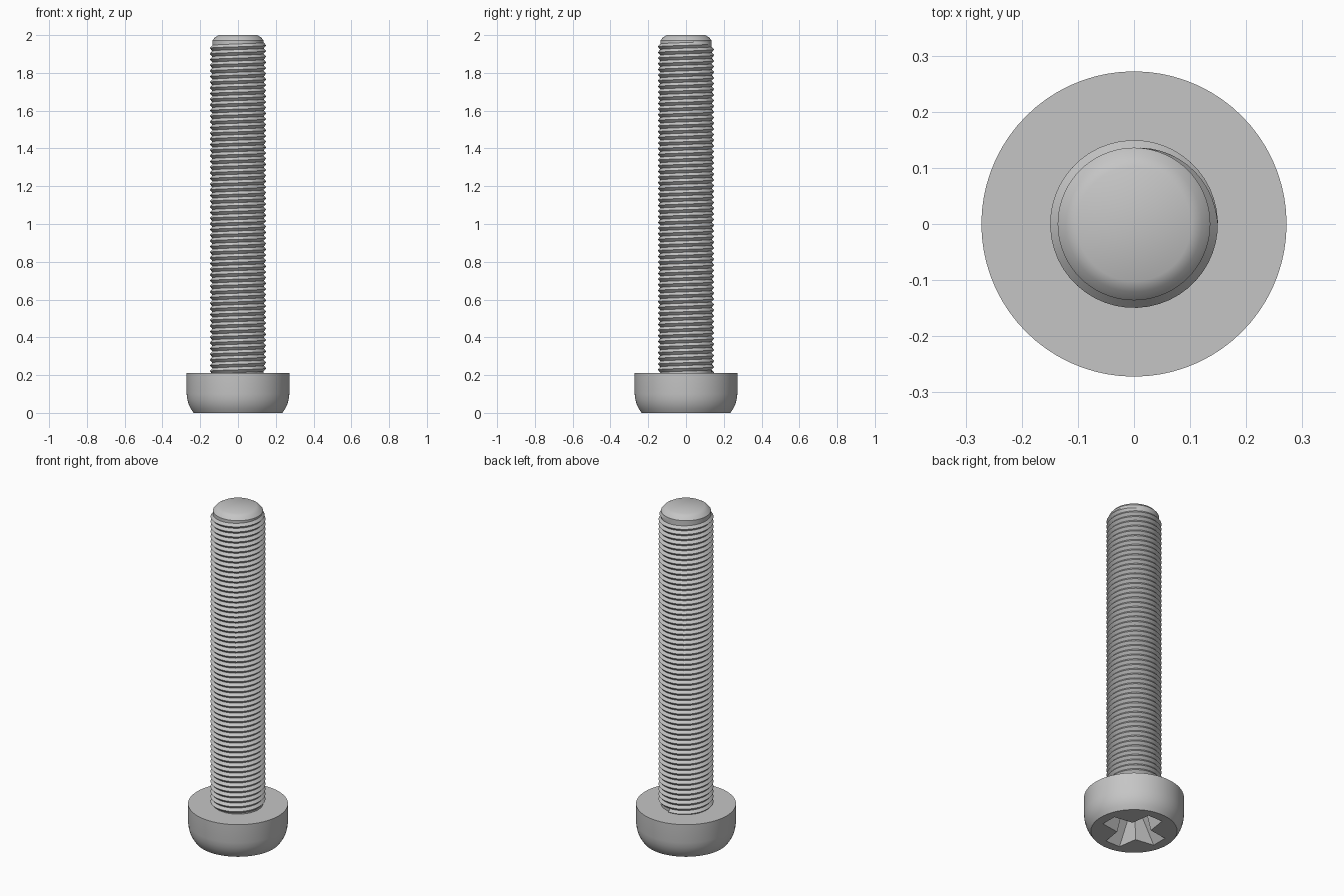
import bpy, bmesh
from math import sin, cos, pi, radians

cube = bpy.data.objects.get("Cube")
if cube:
    bpy.data.objects.remove(cube, do_unlink=True)

# One plain metal colour
GREY = (0.56, 0.56, 0.56, 1.0)
metal = bpy.data.materials.new("grey metal")
metal.use_nodes = True
metal.diffuse_color = GREY
metal.node_tree.nodes["Principled BSDF"].inputs["Base Color"].default_value = GREY


def finish(bm, name):
    """Turn a bmesh into a named object in the metal colour."""
    bmesh.ops.recalc_face_normals(bm, faces=bm.faces)
    mesh = bpy.data.meshes.new(name)
    bm.to_mesh(mesh)
    bm.free()
    mesh.materials.append(metal)
    obj = bpy.data.objects.new(name, mesh)
    bpy.context.collection.objects.link(obj)
    return obj


def loft(name, rings):
    """Skin a stack of closed rings and cap both ends."""
    bm = bmesh.new()
    loops = [[bm.verts.new(p) for p in ring] for ring in rings]
    for low, high in zip(loops, loops[1:]):
        for i in range(len(low)):
            j = (i + 1) % len(low)
            bm.faces.new((low[i], low[j], high[j], high[i]))
    bm.faces.new(loops[0])
    bm.faces.new(loops[-1])
    return finish(bm, name)


def lathe(name, profile, sides=72):
    return loft(name, [[(r * cos(2 * pi * i / sides), r * sin(2 * pi * i / sides), z)
                        for i in range(sides)] for r, z in profile])


def cross_ring(reach, half, corner, z):
    """Four-armed outline, arms along x and y, flared toward the middle."""
    arm = [(reach, -half), (reach, half), (corner, corner)]
    ring = []
    for c, s in ((1, 0), (0, 1), (-1, 0), (0, -1)):
        ring += [(x * c - y * s, x * s + y * c, z) for x, y in arm]
    return ring


def smooth(obj):
    bpy.ops.object.select_all(action='DESELECT')
    obj.select_set(True)
    bpy.context.view_layer.objects.active = obj
    bpy.ops.object.shade_smooth_by_angle(angle=radians(32))


# Head: straight side rounding in toward the driving face
HEAD_TOP = 0.21
head = lathe("head", [(0.235, 0), (0.25, 0.022), (0.261, 0.045), (0.268, 0.07),
                      (0.272, 0.1), (0.272, HEAD_TOP)])

# Tapered cross recess cut into the underside
cutter = loft("recess_cutter", [cross_ring(0.187, 0.05, 0.068, -0.01),
                                cross_ring(0.18, 0.048, 0.065, 0),
                                cross_ring(0.09, 0.034, 0.045, 0.13),
                                cross_ring(0.01, 0.004, 0.005, 0.16)])
cutter.hide_render = True
cut = head.modifiers.new("recess", 'BOOLEAN')
cut.operation = 'DIFFERENCE'
cut.solver = 'EXACT'
cut.object = cutter
bpy.context.view_layer.objects.active = head
bpy.ops.object.modifier_apply(modifier=cut.name)
bpy.data.objects.remove(cutter, do_unlink=True)

# Shank core with a rounded-off tip
ROOT, CREST = 0.136, 0.149
shank = lathe("shank", [(ROOT, HEAD_TOP - 0.02), (ROOT, 1.972), (0.121, 1.989), (0.102, 2)])

# Right-handed helical thread that runs out below the tip
PITCH, STEPS, TURNS = 0.03, 48, 58
END_ANGLE = radians(85)
THREAD_TOP = 1.968
bm = bmesh.new()
previous = None
total = STEPS * TURNS
for k in range(total + 1):
    back = total - k
    angle = END_ANGLE - 2 * pi * back / STEPS
    top = THREAD_TOP - PITCH * back / STEPS
    fade = min(1, back / (STEPS * 0.24))
    crest = ROOT + 0.0005 + (CREST - ROOT) * fade
    section = [bm.verts.new((r * cos(angle), r * sin(angle), top - drop))
               for r, drop in ((ROOT, PITCH), (crest, PITCH / 2), (ROOT, 0))]
    if previous:
        for a in range(2):
            bm.faces.new((previous[a], section[a], section[a + 1], previous[a + 1]))
    previous = section
bmesh.ops.remove_doubles(bm, verts=bm.verts, dist=0.0001)
thread = finish(bm, "thread")

for part in (head, shank, thread):
    smooth(part)
